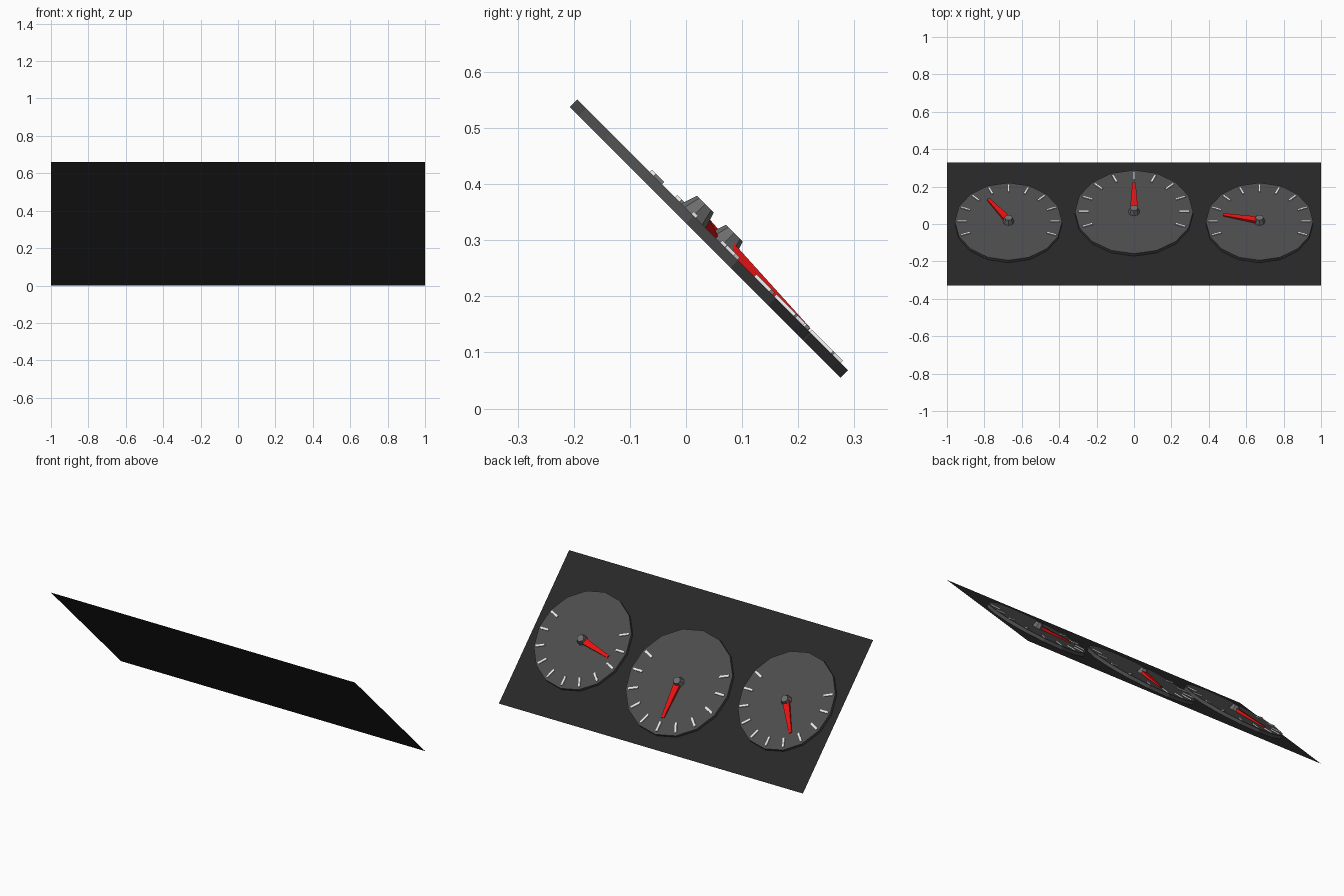
import bpy, bmesh, math
from mathutils import Matrix

if "Cube" in bpy.data.objects:
    bpy.data.objects.remove(bpy.data.objects["Cube"])

# Local frame of the sloping panel: x across, y down the slope, z out of the face
TILT = Matrix.Translation((0, 0, 0.33)) @ Matrix.Rotation(-math.pi / 4, 4, 'X')


def material(name, r, g, b):
    m = bpy.data.materials.new(name)
    m.diffuse_color = (r, g, b, 1)
    m.use_nodes = True
    m.node_tree.nodes["Principled BSDF"].inputs["Base Color"].default_value = m.diffuse_color
    return m


PANEL = material("panel_black", 0.021, 0.021, 0.021)
DIAL = material("dial_grey", 0.072, 0.072, 0.072)
HUB = material("hub_grey", 0.15, 0.15, 0.15)
WHITE = material("tick_white", 0.8, 0.8, 0.8)
RED = material("needle_red", 0.8, 0.006, 0.006)


def finish(name, bm, mat, local=Matrix()):
    me = bpy.data.meshes.new(name)
    bm.to_mesh(me)
    bm.free()
    me.materials.append(mat)
    ob = bpy.data.objects.new(name, me)
    ob.matrix_world = TILT @ local
    bpy.context.collection.objects.link(ob)
    return ob


def disc(bm, sides, r1, r2, z0, z1):
    bmesh.ops.create_cone(bm, cap_ends=True, segments=sides, radius1=r1, radius2=r2,
                          depth=z1 - z0, matrix=Matrix.Translation((0, 0, (z0 + z1) / 2)))


def bar(bm, y0, y1, w0, w1, z0, h0, h1, turn):
    """Tapered bar pointing along +y, then turned about z."""
    v = [bm.verts.new(p) for p in (
        (-w0, y0, z0), (w0, y0, z0), (w1, y1, z0), (-w1, y1, z0),
        (-w0, y0, h0), (w0, y0, h0), (w1, y1, h1), (-w1, y1, h1))]
    for f in ((3, 2, 1, 0), (4, 5, 6, 7), (0, 1, 5, 4), (1, 2, 6, 5), (2, 3, 7, 6), (3, 0, 4, 7)):
        bm.faces.new([v[i] for i in f])
    bmesh.ops.rotate(bm, verts=v, cent=(0, 0, 0), matrix=Matrix.Rotation(turn, 3, 'Z'))


def gauge(name, x, y, rx, ry, s, needle_angle):
    at = Matrix.Translation((x, y, 0))

    # dial plate, open at the back where it meets the panel
    bm = bmesh.new()
    disc(bm, 16, 1, 1, 0, 0.019)
    bmesh.ops.scale(bm, vec=(rx, ry, 1), verts=bm.verts)
    bm.normal_update()
    bmesh.ops.delete(bm, geom=[f for f in bm.faces if f.normal.z < -0.9], context='FACES')
    finish(name + "_dial", bm, DIAL, at)

    # eleven tick marks
    bm = bmesh.new()
    for i in range(-5, 6):
        bar(bm, 0.24 * s, 0.298 * s, 0.006 * s, 0.006 * s, 0.019, 0.025, 0.025, math.radians(22.5 * i))
    finish(name + "_ticks", bm, WHITE, at)

    # tapered needle
    bm = bmesh.new()
    bar(bm, 0, 0.216 * s, 0.021 * s, 0.009 * s, 0.019, 0.036, 0.025, math.radians(needle_angle))
    finish(name + "_needle", bm, RED, at)

    # centre hub
    bm = bmesh.new()
    disc(bm, 8, 0.031, 0.021, 0.019, 0.049)
    finish(name + "_hub", bm, HUB, at)


# back panel: a single flat sheet
bm = bmesh.new()
bmesh.ops.create_grid(bm, x_segments=1, y_segments=1, size=1)
bmesh.ops.scale(bm, vec=(1, 0.33 * math.sqrt(2), 1), verts=bm.verts)
finish("panel", bm, PANEL)

gauge("centre_gauge", 0, 0.073, 0.316, 0.316, 1.0, 0)
gauge("left_gauge", -0.671, 0, 0.287, 0.293, 0.925, 33)
gauge("right_gauge", 0.671, 0, 0.287, 0.293, 0.925, 76)
